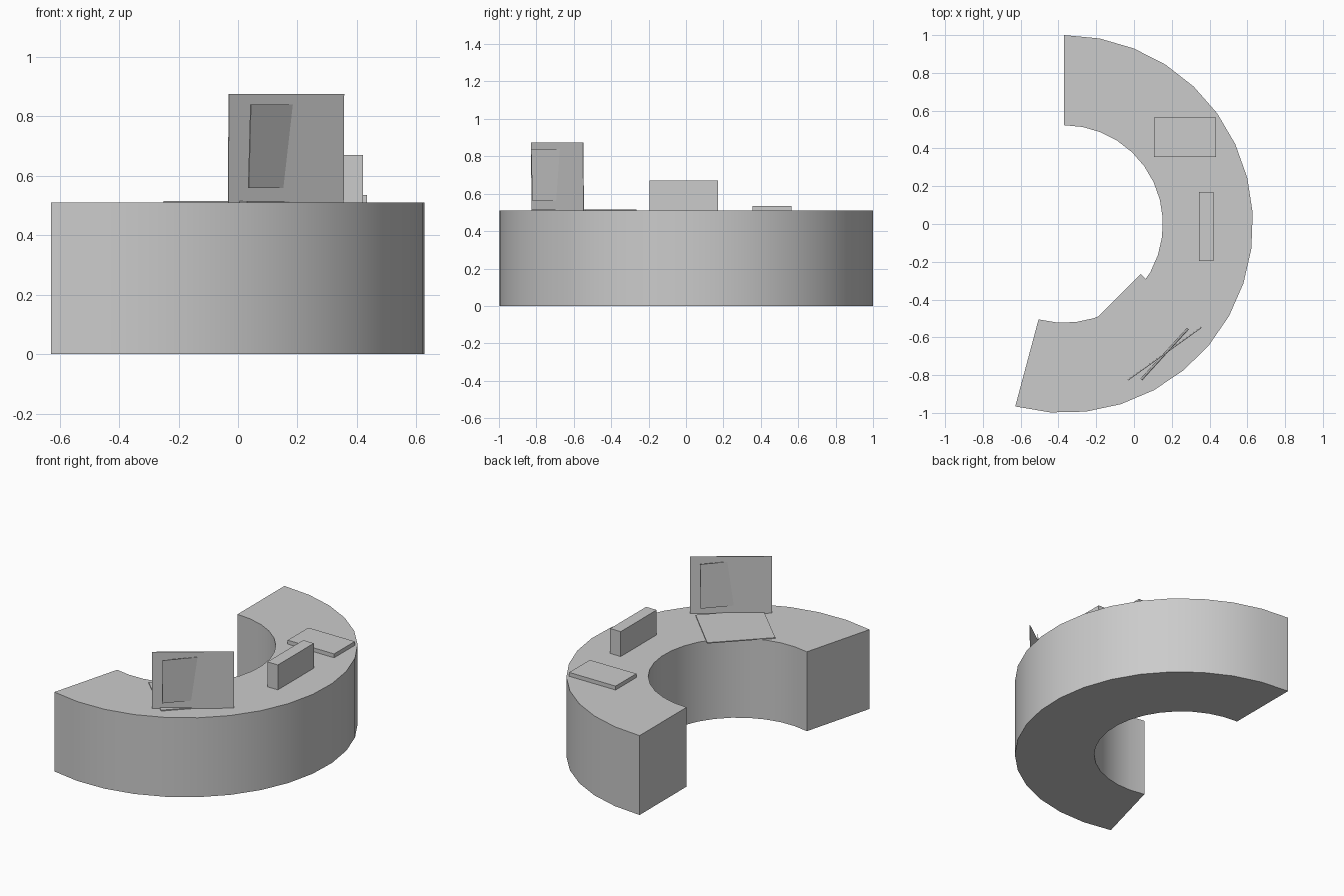
import bpy
import bmesh
import math
from mathutils import Vector

cube = bpy.data.objects.get("Cube")
if cube:
    bpy.data.objects.remove(cube, do_unlink=True)

# One plain grey for everything
grey = bpy.data.materials.new("plain_grey")
grey.use_nodes = True
grey.diffuse_color = (0.6, 0.6, 0.6, 1)
grey.node_tree.nodes["Principled BSDF"].inputs["Base Color"].default_value = (0.6, 0.6, 0.6, 1)

DESK_TOP = 0.51


def make_object(name, bm):
    bmesh.ops.recalc_face_normals(bm, faces=bm.faces[:])
    mesh = bpy.data.meshes.new(name)
    bm.to_mesh(mesh)
    bm.free()
    mesh.materials.append(grey)
    obj = bpy.data.objects.new(name, mesh)
    bpy.context.collection.objects.link(obj)
    return obj


def extrude_outline(name, outline, offset):
    """Close an outline of points and push it along the offset vector."""
    bm = bmesh.new()
    face = bm.faces.new([bm.verts.new(p) for p in outline])
    moved = bmesh.ops.extrude_face_region(bm, geom=[face])["geom"]
    verts = [v for v in moved if isinstance(v, bmesh.types.BMVert)]
    bmesh.ops.translate(bm, verts=verts, vec=offset)
    return make_object(name, bm)


def box(name, x0, x1, y0, y1, height):
    outline = [(x, y, DESK_TOP) for x, y in ((x0, y0), (x1, y0), (x1, y1), (x0, y1))]
    return extrude_outline(name, outline, (0, 0, height))


def upright_panel(name, start, end, z0, z1, lean, thickness):
    """Thin standing sheet between two plan points, leaning sideways at the top."""
    a, b = Vector((*start, 0)), Vector((*end, 0))
    side = (b - a).cross(Vector((0, 0, -1))).normalized() * -1
    low, high = Vector((0, 0, z0)), side * lean + Vector((0, 0, z1))
    start_side = side * (-thickness / 2)
    outline = [p + start_side for p in (a + low, b + low, b + high, a + high)]
    return extrude_outline(name, outline, side * thickness)


# Curved desk: a ring sector swept from the back end round to the front end
def arc(radius, segments=18):
    angles = [math.radians(90 - 195 * i / segments) for i in range(segments + 1)]
    return [(-0.37 + radius * math.cos(t), radius * math.sin(t), 0) for t in angles]


bm = bmesh.new()
outer = [bm.verts.new(p) for p in arc(1.0)]
inner = [bm.verts.new(p) for p in arc(0.523)]
for i in range(len(outer) - 1):
    bm.faces.new((outer[i], outer[i + 1], inner[i + 1], inner[i]))
moved = bmesh.ops.extrude_face_region(bm, geom=bm.faces[:])["geom"]
bmesh.ops.translate(bm, vec=(0, 0, DESK_TOP),
                    verts=[v for v in moved if isinstance(v, bmesh.types.BMVert)])
desk = make_object("curved_desk", bm)
bpy.ops.object.select_all(action='DESELECT')
desk.select_set(True)
bpy.context.view_layer.objects.active = desk
bpy.ops.object.shade_smooth_by_angle(angle=math.radians(30))

# Things standing on the desk
box("flat_tray", 0.105, 0.435, 0.355, 0.565, 0.025)
box("upright_box", 0.345, 0.42, -0.195, 0.17, 0.16)

# Computer: flat base overhanging the inner edge, lid, and a crossing display sheet
base = [(0.035, -0.265), (-0.25, -0.55), (0.03, -0.825), (0.31, -0.54)]
extrude_outline("computer_base", [(x, y, DESK_TOP) for x, y in base], (0, 0, 0.006))
upright_panel("computer_lid", (-0.033, -0.825), (0.355, -0.547), DESK_TOP, 0.875, 0.003, 0.003)
upright_panel("display_sheet", (0.035, -0.82), (0.282, -0.55), 0.56, 0.84, 0.01, 0.004)
